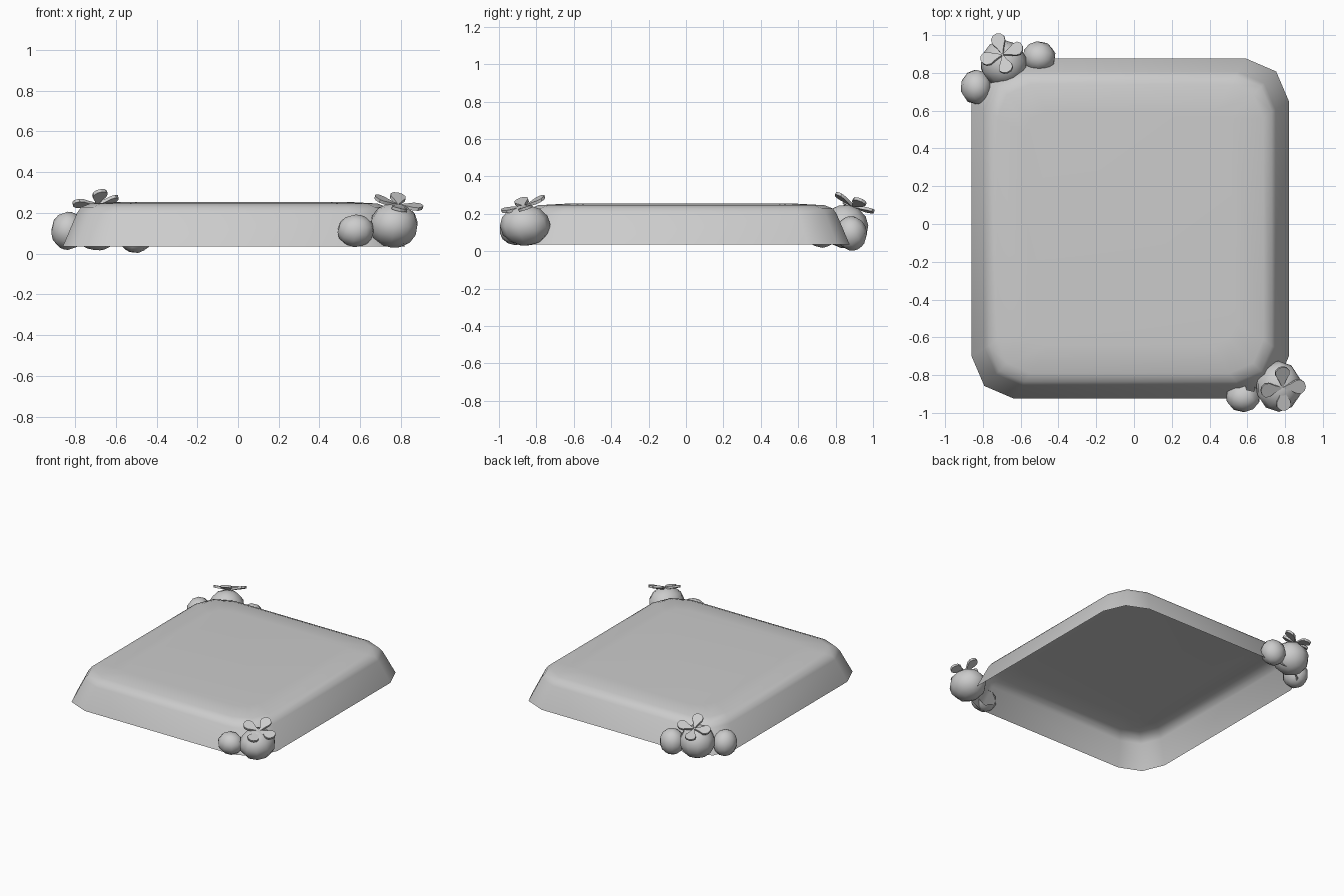
import bpy, bmesh
from math import pi, cos, sin
from mathutils import Vector, Matrix

if "Cube" in bpy.data.objects:
    bpy.data.objects.remove(bpy.data.objects["Cube"])


def finish(bm, name, angle=None):
    bmesh.ops.recalc_face_normals(bm, faces=bm.faces)
    me = bpy.data.meshes.new(name)
    bm.to_mesh(me)
    bm.free()
    ob = bpy.data.objects.new(name, me)
    bpy.context.collection.objects.link(ob)
    if angle is not None:
        bpy.context.view_layer.objects.active = ob
        ob.select_set(True)
        bpy.ops.object.shade_smooth_by_angle(angle=angle)
        ob.select_set(False)
    return ob


# Open-bottomed slab: rounded rectangle rings (inset, corner cut, height)
def slab():
    bm = bmesh.new()
    cx, cy, hx, hy = -0.02, -0.025, 0.84, 0.90
    rings = []
    for inset, cut, z in [(0, 0.225, 0.035), (0.07, 0.20, 0.20),
                          (0.09, 0.19, 0.228), (0.135, 0.18, 0.246),
                          (0.28, 0.12, 0.254)]:
        x, y, m = hx - inset, hy - inset, cut * 0.3
        pts = []
        for sx, sy in [(1, 1), (-1, 1), (-1, -1), (1, -1)]:
            c = [(x, y - cut), (x - m, y - m), (x - cut, y)]
            if sx * sy < 0:
                c.reverse()
            pts += [bm.verts.new((cx + sx * a, cy + sy * b, z)) for a, b in c]
        rings.append(pts)
    for lo, hi in zip(rings, rings[1:]):
        for i in range(12):
            j = (i + 1) % 12
            bm.faces.new((lo[i], lo[j], hi[j], hi[i]))
    bm.faces.new(rings[-1])
    ob = finish(bm, "slab", pi / 3)
    # outward normals on the open shell
    if ob.data.polygons[-1].normal.z < 0:
        ob.data.flip_normals()


# Low-poly berry, optionally open towards the slab
def berry(name, loc, radii, tilt, open_dir=None):
    bm = bmesh.new()
    bmesh.ops.create_uvsphere(bm, u_segments=10, v_segments=7, radius=1)
    bmesh.ops.rotate(bm, verts=bm.verts, matrix=Matrix.Rotation(tilt, 3, (1, 0.6, 0)))
    if open_dir:
        d = Vector(open_dir).normalized()
        gone = [f for f in bm.faces if f.calc_center_median().dot(d) > 0.6]
        bmesh.ops.delete(bm, geom=gone, context='FACES')
    bmesh.ops.scale(bm, verts=bm.verts, vec=radii)
    bmesh.ops.translate(bm, verts=bm.verts, vec=loc)
    finish(bm, name, pi / 3)


# Four-petal flower, petals thick and slightly lifted
def flower(name, loc, normal, spin, size):
    bm = bmesh.new()
    half = [(0, 0.012), (0.35, 0.16), (0.6, 0.3), (0.8, 0.31), (0.95, 0.18)]
    outline = half + [(1, 0)] + [(a, -b) for a, b in reversed(half)]
    for k in range(4):
        c, s = cos(spin + k * pi / 2), sin(spin + k * pi / 2)
        layers = []
        for dz in (-0.008, 0.008):
            layers.append([bm.verts.new(((a * c - b * s) * size, (a * s + b * c) * size,
                                         dz + 0.02 * a)) for a, b in outline])
        lo, hi = layers
        bm.faces.new(hi)
        bm.faces.new(lo[::-1])
        n = len(lo)
        for i in range(n):
            j = (i + 1) % n
            bm.faces.new((lo[i], lo[j], hi[j], hi[i]))
    rot = Vector((0, 0, 1)).rotation_difference(Vector(normal)).to_matrix().to_4x4()
    bm.transform(Matrix.Translation(loc) @ rot)
    finish(bm, name, pi / 6)


slab()

# Front right cluster
berry("front_berry_large", (0.765, -0.86, 0.138), (0.122, 0.135, 0.11), 0.3)
berry("front_berry_small", (0.578, -0.915, 0.112), (0.092, 0.082, 0.08), 0.5, (0.3, 1, 0))
flower("front_flower", (0.785, -0.865, 0.235), (0.25, -0.33, 1), 0.08, 0.122)

# Back left cluster
berry("back_berry_large", (-0.69, 0.85, 0.132), (0.125, 0.125, 0.117), 0.3)
berry("back_berry_left", (-0.835, 0.725, 0.112), (0.084, 0.093, 0.094), 0.5)
berry("back_berry_right", (-0.503, 0.885, 0.095), (0.089, 0.083, 0.093), 0.7)
flower("back_flower", (-0.695, 0.895, 0.242), (-0.25, 0.42, 1), 0.30, 0.118)
